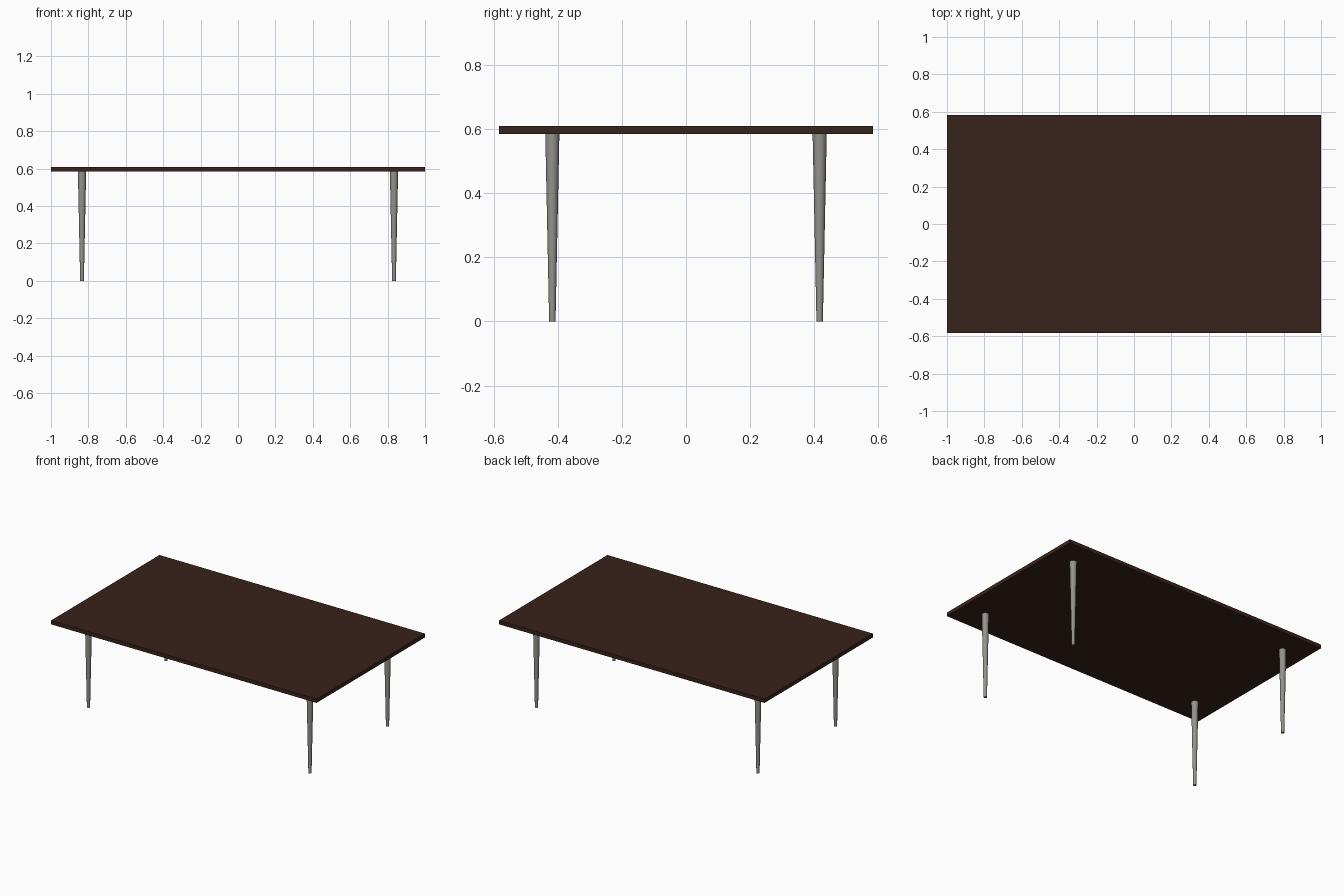
import bpy

if "Cube" in bpy.data.objects:
    bpy.data.objects.remove(bpy.data.objects["Cube"])

TOP_Z, UNDER_Z = 0.61, 0.584
LEG_X, LEG_Y = 0.834, 0.417


def material(name, color):
    mat = bpy.data.materials.new(name)
    mat.diffuse_color = (*color, 1)
    mat.use_nodes = True
    mat.node_tree.nodes["Principled BSDF"].inputs["Base Color"].default_value = mat.diffuse_color
    return mat


wood = material("dark_wood", (0.04, 0.016, 0.011))
metal = material("brushed_metal", (0.3, 0.29, 0.265))

# Thin rectangular slab
bpy.ops.mesh.primitive_cube_add(size=1, location=(0, 0, (TOP_Z + UNDER_Z) / 2))
top = bpy.context.object
top.name = "table_top"
top.scale = (2, 1.167, TOP_Z - UNDER_Z)
bpy.ops.object.transform_apply(location=False, rotation=False, scale=True)
top.data.materials.append(wood)

# Four round legs tapering toward the floor
for side, x in (("left", -LEG_X), ("right", LEG_X)):
    for end, y in (("front", -LEG_Y), ("back", LEG_Y)):
        bpy.ops.mesh.primitive_cone_add(
            vertices=24, radius1=0.01, radius2=0.022, depth=UNDER_Z,
            location=(x, y, UNDER_Z / 2))
        leg = bpy.context.object
        leg.name = f"{end}_{side}_leg"
        leg.data.materials.append(metal)
        bpy.ops.object.shade_smooth_by_angle()
